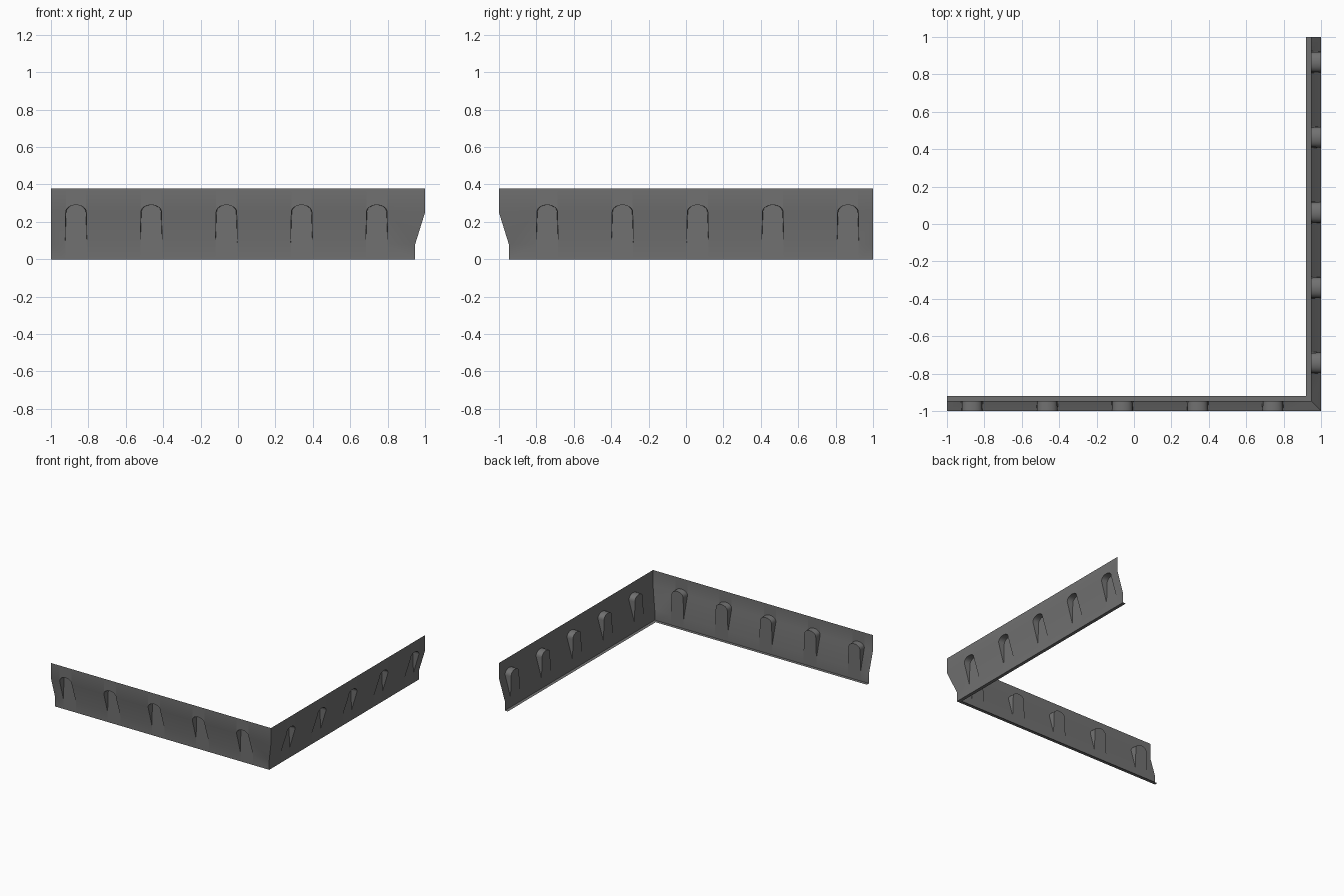
import bpy, bmesh, math

if "Cube" in bpy.data.objects:
    bpy.data.objects.remove(bpy.data.objects["Cube"])

TOP, BEND, FOOT = 0.377, 0.25, 0.08      # heights of the sheet's folds
OUT, INN, LIP = 1.0, 0.947, 0.92         # distances of the folds from the centre
HALF, ARCH, SEG = 0.055, 0.04, 14        # pressed pocket: half width, arch rise, segments
CENTRES = [-0.866 + 0.402 * i for i in range(5)]

steel = bpy.data.materials.new("dark grey steel")
steel.diffuse_color = (0.165, 0.165, 0.165, 1)
steel.use_nodes = True
steel.node_tree.nodes["Principled BSDF"].inputs["Base Color"].default_value = steel.diffuse_color


def face(bm, pts):
    """Add a face, dropping repeated points."""
    clean = [p for i, p in enumerate(pts) if p != pts[i - 1]]
    if len(clean) > 2:
        bm.faces.new([bm.verts.new(p) for p in clean])


def strip(bm, a, b):
    """Skin two neighbouring columns of profile points."""
    for i in range(len(a) - 1):
        face(bm, [a[i], a[i + 1], b[i + 1], b[i]])


def plain(x, xf, mitre=False):
    """Column of the plain folded profile; the mitre end follows the diagonal."""
    prof = [(OUT, TOP), (OUT, BEND), (INN, FOOT), (INN, 0), (LIP, 0)]
    xs = [d for d, z in prof] if mitre else [x, x, xf, xf, xf]
    return [(px, -d, z) for px, (d, z) in zip(xs, prof)]


def pocket(c, t):
    """Column through a pressed pocket, with a ledge and an upright back panel."""
    u = -math.cos(t)
    h = BEND + ARCH * math.sin(t) ** 0.9 if 0.001 < t < math.pi - 0.001 else BEND
    x, xb, xf = c + HALF * u, c + HALF * 0.95 * u, c + HALF * 1.06 * u
    return [(x, -OUT, TOP), (x, -OUT, h), (xb, -INN, h),
            (xf, -INN, FOOT), (xf, -INN, 0), (xf, -LIP, 0)]


def wall(name, swap):
    bm = bmesh.new()
    prev = plain(-1, -1)
    for c in CENTRES:
        # flat stretch up to the pocket
        strip(bm, prev, plain(c - HALF, c - HALF * 1.06))
        cols = [pocket(c, math.pi * i / SEG) for i in range(SEG + 1)]
        for a, b in zip(cols, cols[1:]):
            strip(bm, a, b)
        # triangular pocket sides
        face(bm, cols[0][1:4])
        face(bm, cols[-1][3:0:-1])
        prev = plain(c + HALF, c + HALF * 1.06)
    strip(bm, prev, plain(0, 0, True))
    bmesh.ops.remove_doubles(bm, verts=bm.verts, dist=1e-5)
    if swap:  # mirror across the corner diagonal
        for v in bm.verts:
            v.co.x, v.co.y = -v.co.y, -v.co.x
        bmesh.ops.reverse_faces(bm, faces=bm.faces)
    me = bpy.data.meshes.new(name)
    bm.to_mesh(me)
    bm.free()
    me.materials.append(steel)
    ob = bpy.data.objects.new(name, me)
    bpy.context.collection.objects.link(ob)
    bpy.ops.object.select_all(action='DESELECT')
    bpy.context.view_layer.objects.active = ob
    ob.select_set(True)
    bpy.ops.object.shade_smooth_by_angle(angle=math.radians(20))


wall("front_wall", False)
wall("right_wall", True)
